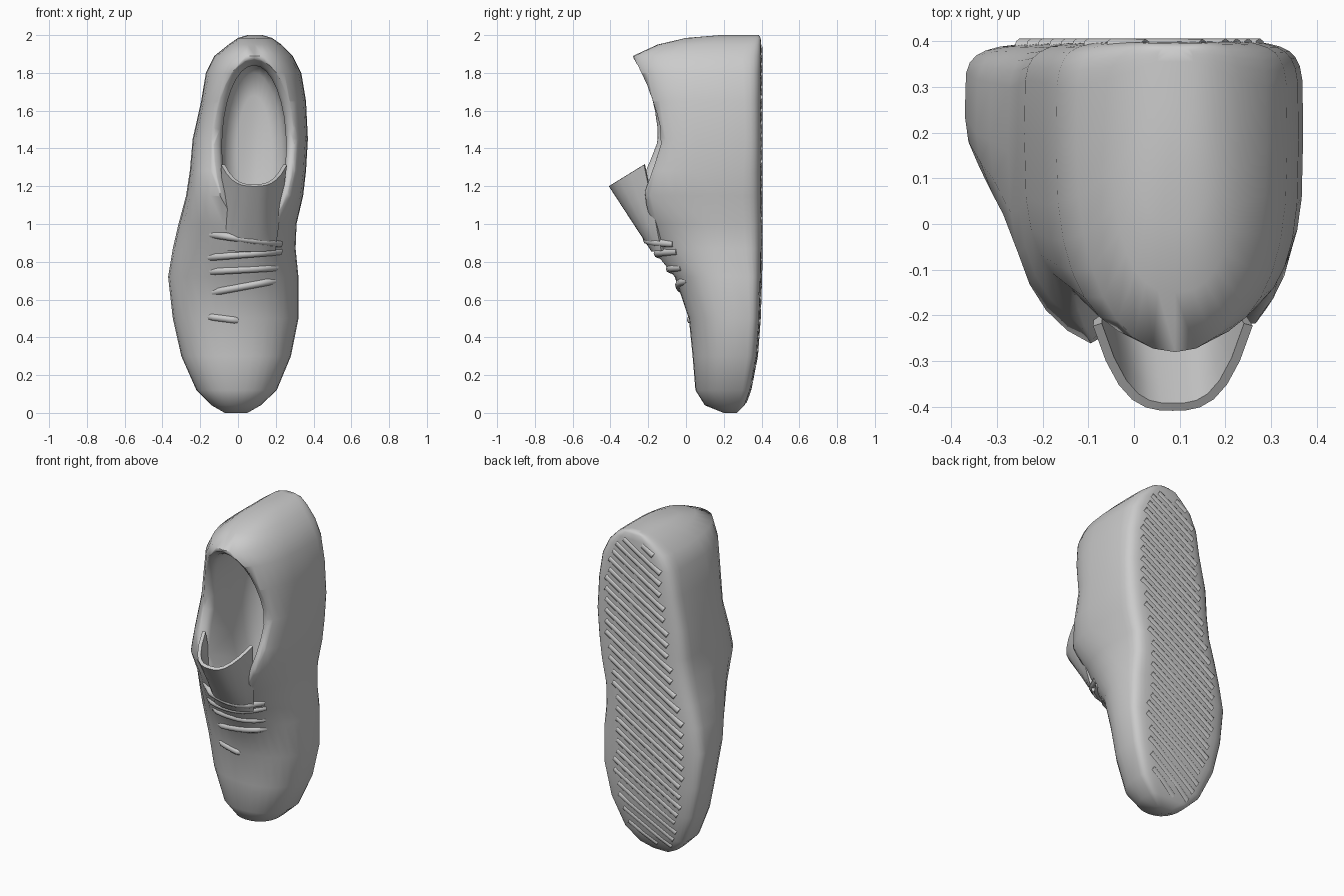
import bpy, bmesh, math

if "Cube" in bpy.data.objects:
    bpy.data.objects.remove(bpy.data.objects["Cube"])

# Stations from toe to heel: z, left x, right x, top y, sole y, roundness
ST = [
    (0.00, -.07, .05, .20, .27, 2.0),
    (0.04, -.14, .12, .10, .31, 2.2),
    (0.12, -.22, .205, .05, .34, 2.2),
    (0.30, -.30, .28, .035, .375, 2.2),
    (0.50, -.345, .32, .015, .39, 2.1),
    (0.72, -.37, .32, -.06, .397, 2.0),
    (0.87, -.345, .305, -.18, .40, 1.8),
    (1.00, -.315, .31, -.22, .40, 2.1),
    (1.15, -.275, .345, -.29, .40, 2.7),
    (1.28, -.255, .36, -.25, .40, 3.0),
    (1.45, -.24, .37, -.18, .40, 3.3),
    (1.65, -.195, .36, -.22, .40, 3.1),
    (1.80, -.17, .335, -.26, .40, 2.6),
    (1.89, -.125, .29, -.28, .40, 2.2),
    (1.95, -.05, .23, -.15, .398, 2.5),
    (1.985, .00, .18, .00, .395, 2.8),
    (2.00, .05, .13, .18, .385, 2.5),
]


def station(z):
    for a, b in zip(ST, ST[1:]):
        if z <= b[0]:
            t = (z - a[0]) / (b[0] - a[0])
            return [p + (q - p) * t for p, q in zip(a, b)]
    return list(ST[-1])


def apex(z):
    return min(.09, -.02 + .1 * z)


def section(s, n=32):
    """Closed cross-section: rounded arch on top, flatter sole below."""
    z, xl, xr, top, bot, e = s
    c, mid = apex(z), top + (bot - top) * .65
    ring = []
    for i in range(n):
        a = 2 * math.pi * i / n
        ca, sa = math.cos(a), math.sin(a)
        k = e if sa > 0 else 6.0
        w = (xr - c) if ca > 0 else (c - xl)
        h = (top - mid) if sa > 0 else (bot - mid)
        ring.append((c + math.copysign(abs(ca) ** (2 / k), ca) * w,
                     mid + abs(sa) ** (2 / k) * h, z))
    return ring


def surface_y(x, z):
    _, xl, xr, top, bot, e = station(z)
    c, mid = apex(z), top + (bot - top) * .65
    u = min(1, abs(x - c) / ((xr - c) if x > c else (c - xl)))
    return mid + (top - mid) * (1 - u ** e) ** (1 / e)


def loft(name, rings):
    bm = bmesh.new()
    rows = [[bm.verts.new(p) for p in r] for r in rings]
    n = len(rows[0])
    for a, b in zip(rows, rows[1:]):
        for i in range(n):
            j = (i + 1) % n
            bm.faces.new((a[i], a[j], b[j], b[i]))
    bm.faces.new(rows[0])
    bm.faces.new(rows[-1])
    bmesh.ops.triangulate(bm, faces=[f for f in bm.faces if len(f.verts) > 4])
    bmesh.ops.recalc_face_normals(bm, faces=bm.faces)
    return to_object(name, bm)


def to_object(name, bm):
    me = bpy.data.meshes.new(name)
    bm.to_mesh(me)
    bm.free()
    ob = bpy.data.objects.new(name, me)
    bpy.context.collection.objects.link(ob)
    return ob


def smooth(ob, deg=55):
    bpy.ops.object.select_all(action='DESELECT')
    ob.select_set(True)
    bpy.context.view_layer.objects.active = ob
    for m in list(ob.modifiers):
        bpy.ops.object.modifier_apply(modifier=m.name)
    bpy.ops.object.shade_smooth_by_angle(angle=math.radians(deg))


def tubes(name, paths, radius, res):
    cu = bpy.data.curves.new(name, 'CURVE')
    cu.dimensions = '3D'
    cu.bevel_depth, cu.bevel_resolution, cu.use_fill_caps = radius, res, True
    for path in paths:
        sp = cu.splines.new('POLY')
        sp.points.add(len(path) - 1)
        for p, co in zip(sp.points, path):
            p.co = (*co, 1)
        sp.use_smooth = True
    ob = bpy.data.objects.new(name, cu)
    bpy.context.collection.objects.link(ob)
    return ob


# Shoe body, hollowed by an egg-shaped foot cavity with a rounded collar rim
body = loft("shoe_body", [section(s) for s in ST])


def egg(zf, zb, w, y=None, off=0.0):
    """Opening outline at depth y, or following the body surface at an offset."""
    pts = []
    for i in range(32):
        a = 2 * math.pi * i / 32
        x = .085 + w * math.sin(a)
        z = (zf + zb) / 2 + (zb - zf) / 2 * math.cos(a)
        pts.append((x, surface_y(x, z) + off if y is None else y, z))
    return pts


cutter = loft("cavity_cutter", [
    egg(.95, 1.90, .26, y=-.60), egg(.95, 1.90, .26, off=-.05),
    egg(.97, 1.87, .21, off=.008), egg(.98, 1.85, .185, off=.03),
    egg(.98, 1.84, .17, off=.07), egg(.92, 1.85, .175, y=.05),
    egg(.90, 1.85, .175, y=.17), egg(.96, 1.80, .145, y=.25),
    egg(1.1, 1.68, .09, y=.28)])
cutter.hide_render = True
mod = body.modifiers.new("cavity", 'BOOLEAN')
mod.object, mod.operation, mod.solver = cutter, 'DIFFERENCE', 'EXACT'
smooth(body, 65)
bpy.data.objects.remove(cutter)

# Tongue: arched sheet leaning out of the throat
bm = bmesh.new()
NU, NV = 12, 6
grid = []
for v in [i / NV for i in range(NV + 1)]:
    row = []
    for u in [-1 + 2 * j / NU for j in range(NU + 1)]:
        k = abs(u) ** 3
        row.append(bm.verts.new((.06 + .025 * v + (.13 + .035 * v) * u,
                                 -.175 - .225 * v + k * (.05 + .13 * v),
                                 .86 + .345 * v + .11 * v * k)))
    grid.append(row)
for a, b in zip(grid, grid[1:]):
    for i in range(NU):
        bm.faces.new((a[i], a[i + 1], b[i + 1], b[i]))
tongue = to_object("tongue", bm)
sol = tongue.modifiers.new("thickness", 'SOLIDIFY')
sol.thickness, sol.offset = .02, 0
smooth(tongue)

# Laces crossing the instep
laces = []
for z0, xa, xb, tilt in ((.92, -.14, .22, -.05), (.84, -.15, .22, .03), (.76, -.14, .20, .02),
                         (.67, -.13, .19, .06), (.50, -.15, .0, -.02)):
    path = []
    for i in range(9):
        x = xa + (xb - xa) * i / 8
        z = z0 + tilt * (i / 8 - .5)
        lift = -.015 if z > .86 and abs(x - .06) < .13 else .006
        path.append((x, surface_y(x, z) + lift + (.015 if i in (0, 8) else 0), z))
    laces.append(path)
tubes("laces", laces, .02, 2)

# Low diagonal tread ribs on the sole
ribs = []
for k in range(28):
    path = []
    for i in range(33):
        x = -.4 + .025 * i
        z = .08 + .068 * k + .6 * x
        if .06 < z < 1.94:
            _, xl, xr, _, bot, _ = station(z)
            c, h = (xl + xr) / 2, (xr - xl) / 2
            if abs(x - c) < h * .72:
                path.append((x, bot - .016, z))
    if len(path) > 2:
        ribs.append(path)
tubes("tread_ribs", ribs, .022, 2)
